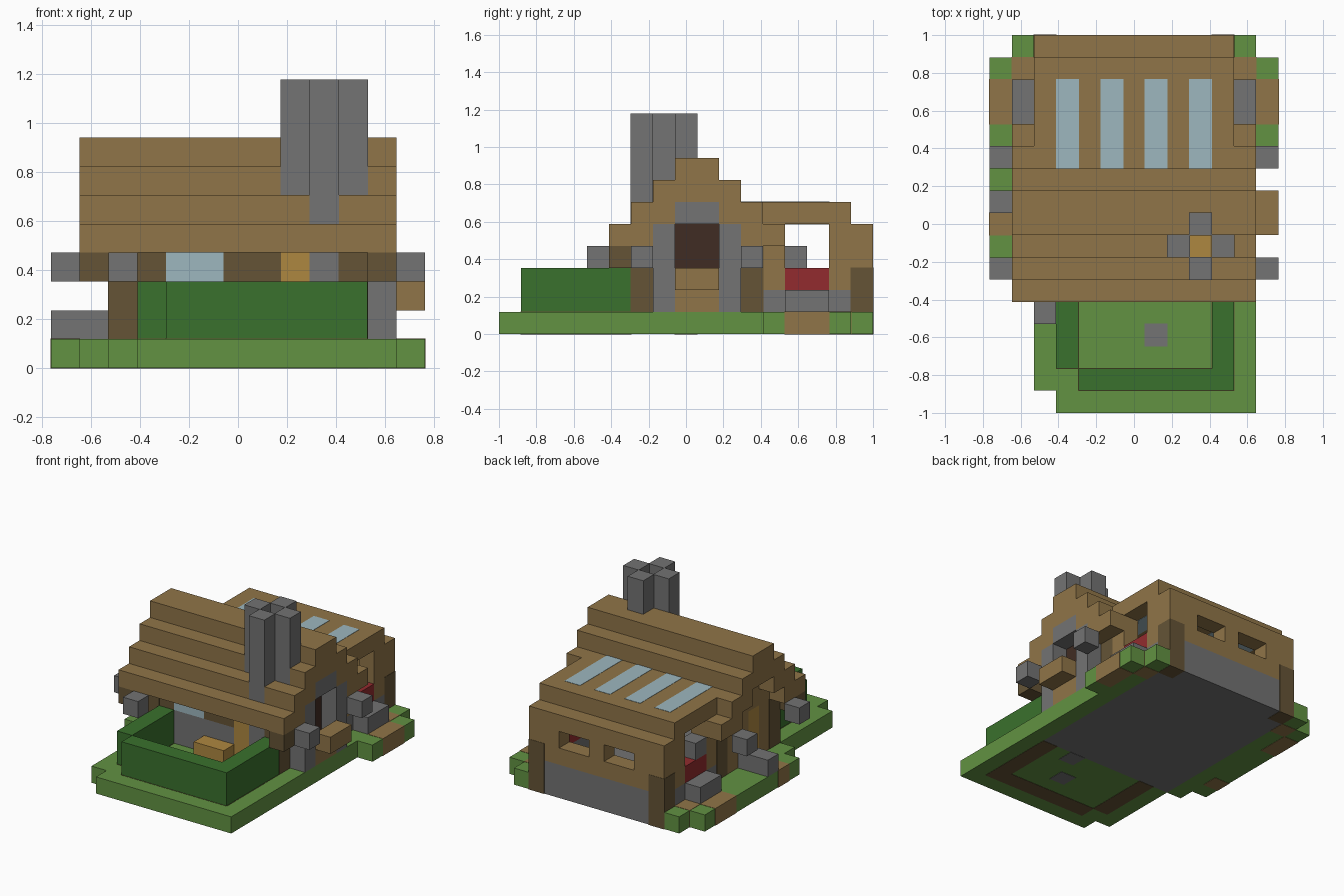
import bpy
import bmesh
from mathutils import Matrix, Vector

cube = bpy.data.objects.get("Cube")
if cube:
    bpy.data.objects.remove(cube, do_unlink=True)

UNIT = 2 / 17                      # one block
CENTRE = Vector((6.5, 8.5, 0))     # middle of the plot, in blocks
PROUD = 0.002                      # keeps coplanar faces apart


def linear(value):
    value /= 255
    return value / 12.92 if value < 0.04045 else ((value + 0.055) / 1.055) ** 2.4


def material(name, red, green, blue):
    mat = bpy.data.materials.new(name)
    mat.use_nodes = True
    colour = (linear(red), linear(green), linear(blue), 1)
    mat.diffuse_color = colour
    shader = mat.node_tree.nodes["Principled BSDF"]
    shader.inputs["Base Color"].default_value = colour
    shader.inputs["Roughness"].default_value = 0.9
    return mat


wood = material("oak wood", 144, 117, 72)
log = material("dark log", 101, 84, 54)
stone = material("grey stone", 115, 115, 115)
grass = material("grass green", 98, 146, 66)
leaf = material("hedge green", 58, 113, 45)
glass = material("pale glass", 157, 183, 191)
gold = material("golden wood", 174, 135, 64)
crimson = material("red cloth", 146, 43, 46)
ebony = material("dark door brown", 64, 44, 35)


def part(name, mat, boxes, mirror=False, grow=0.0):
    """Join block-aligned boxes, each given as x, y and z ranges in blocks."""
    bm = bmesh.new()
    boxes = list(boxes)
    if mirror:
        boxes += [((13 - x[1], 13 - x[0]), y, z) for x, y, z in boxes]
    for ranges in boxes:
        low = (Vector([r[0] for r in ranges]) - CENTRE) * UNIT
        high = (Vector([r[1] for r in ranges]) - CENTRE) * UNIT
        size = high - low + Vector((grow, grow, grow)) * 2
        place = Matrix.Translation((low + high) / 2) @ Matrix.Diagonal(size).to_4x4()
        bmesh.ops.create_cube(bm, size=1, matrix=place)
    mesh = bpy.data.meshes.new(name)
    bm.to_mesh(mesh)
    bm.free()
    mesh.materials.append(mat)
    obj = bpy.data.objects.new(name, mesh)
    bpy.context.collection.objects.link(obj)


def block(x, y, z):
    return (x, x + 1), (y, y + 1), (z, z + 1)


# Ground, paths and floor
base = (0, 1)
part("lawn", grass, [
    ((3, 12), (0, 1), base),
    ((2, 12), (1, 6), base),
    ((1, 2), (6, 17), base),
    ((11, 12), (6, 17), base),
    ((0, 1), (7, 16), base),
    ((12, 13), (12, 16), base),
])
part("side_paths", wood, [
    ((0, 1), (13, 15), base),
    block(1, 15, 0),
], mirror=True, grow=PROUD)
part("door_path", wood, [block(0, 8, 0)], grow=PROUD)
part("floor", stone, [((2, 11), (6, 17), base)])
part("yard_stones", stone, [block(7, 3, 0), block(8, 5, 0)], grow=PROUD)

# Hedge around the front yard, with soil below
hedge_rows = [((4, 11), (1, 2)), ((3, 4), (2, 6)), ((10, 11), (2, 6))]
part("hedge", leaf, [(x, y, (1, 3)) for x, y in hedge_rows])
part("hedge_soil", log, [(x, y, base) for x, y in hedge_rows], grow=PROUD)
part("yard_bench", gold, [((6, 8), (5, 6), (1, 2))])

# Stone lower walls
part("back_footing", stone, [((3, 10), (16, 17), (1, 2))])
part("side_footing", stone, [((2, 3), (12, 16), (1, 2))], mirror=True)
part("front_footing", stone, [((3, 8), (6, 7), (1, 3))])

# Log corner posts, beams and eave braces
part("corner_posts", log, [
    ((2, 3), (6, 7), (1, 4)),
    ((2, 3), (11, 12), (1, 4)),
    ((2, 3), (16, 17), (0, 3)),
], mirror=True, grow=PROUD)
part("front_beam", log, [block(3, 6, 3), ((6, 8), (6, 7), (3, 4))])
part("eave_braces", log, [block(1, 5, 3)], mirror=True)

# Back wall around its two window openings
part("back_wall", wood, [
    ((3, 10), (16, 17), (2, 3)),
    ((2, 4), (16, 17), (3, 4)),
    block(6, 16, 3),
    ((9, 11), (16, 17), (3, 4)),
    ((2, 11), (16, 17), (4, 5)),
])

# Side walls of the main room and of the back room
part("side_walls", wood, [
    ((2, 3), (7, 8), (1, 4)),
    ((2, 3), (10, 11), (1, 4)),
    ((2, 3), (6, 8), (4, 6)),
    ((2, 3), (10, 12), (4, 6)),
    ((2, 3), (12, 13), (2, 5)),
    ((2, 3), (15, 16), (2, 5)),
], mirror=True)
part("door_surround", wood, [
    block(2, 9, 1), block(2, 9, 2), block(2, 9, 3),
    ((2, 3), (8, 10), (4, 6)),
])
part("window_sills", crimson, [((2, 3), (13, 15), (2, 3))], mirror=True)
part("planters", stone, [((1, 2), (13, 15), (1, 2))], mirror=True)

# Doors, porch and front window
part("left_wall_door", gold, [((2, 3), (8, 9), (1, 4))])
part("front_door", gold, [((8, 9), (6, 7), (1, 4))])
part("main_door", ebony, [((10, 11), (8, 10), (1, 5))])
part("porch_frame", stone, [
    ((11, 12), (7, 8), (1, 5)),
    ((11, 12), (10, 11), (1, 5)),
    ((11, 12), (8, 10), (5, 6)),
])
part("porch_step", wood, [((11, 12), (8, 10), (1, 2))])
part("porch_table", wood, [((12, 13), (8, 10), (2, 3))])
part("side_steps", stone, [((0, 2), (9, 10), (1, 2))])
part("front_window", glass, [((4, 6), (6, 7), (3, 4))])

# Stepped main roof
part("main_roof", wood, [
    ((1, 12), (5, 7), (4, 5)),
    ((1, 12), (6, 8), (5, 6)),
    ((1, 12), (10, 12), (5, 6)),
    ((1, 12), (7, 11), (6, 7)),
    ((1, 12), (8, 10), (7, 8)),
])
part("roof_end_blocks", wood, [((1, 2), (11, 13), (4, 5))], mirror=True)

# Flat back roof with skylights
part("back_roof", wood, [((2, 11), (12, 16), (5, 6))])
part("skylights", glass, [((x, x + 1), (11, 15), (5, 6)) for x in (3, 5, 7, 9)],
     grow=PROUD)

# Chimney of four stacks around an open flue
part("chimney", stone, [
    ((9, 10), (6, 7), (1, 10)),
    ((8, 9), (7, 8), (6, 10)),
    ((10, 11), (7, 8), (6, 10)),
    ((9, 10), (8, 9), (7, 10)),
], grow=PROUD)
part("flue_embers", gold, [block(9, 7, 6)], grow=PROUD)

# Hanging lamps
part("side_lamps", stone, [block(0, 6, 3), block(0, 11, 3)], mirror=True)
part("yard_lamp", stone, [block(2, 4, 3)])
part("sill_lamp", stone, [block(2, 13, 3)])
